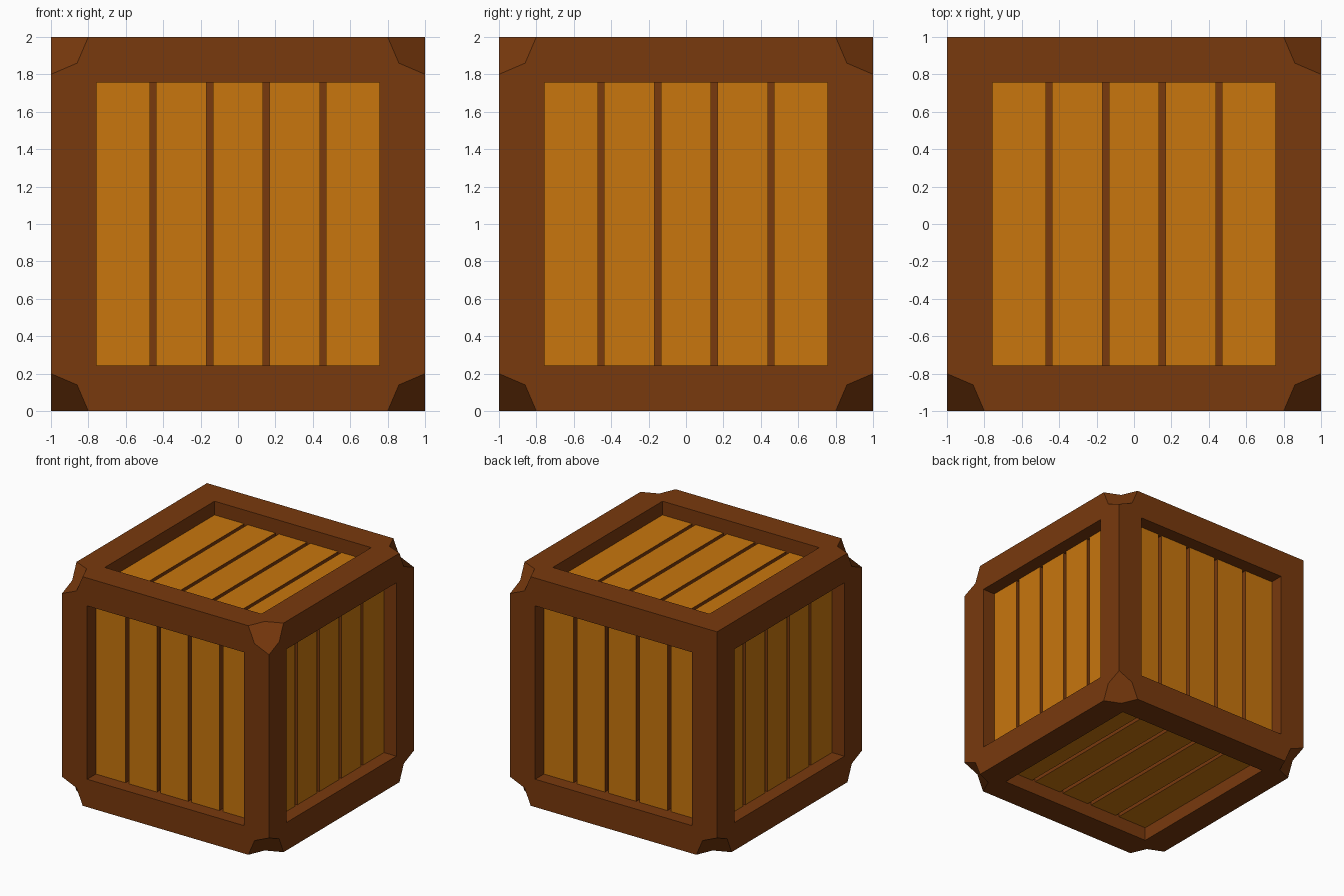
import bpy, bmesh
from mathutils import Vector

if "Cube" in bpy.data.objects:
    bpy.data.objects.remove(bpy.data.objects["Cube"])

OPEN = 0.757      # half size of each recessed opening
DEPTH = 0.12      # how far the planks sit below the frame
GROOVE = 0.045    # groove depth between planks
GAP = 0.033       # groove width
EDGE, CHIP = 0.80, 0.86   # chipped-corner points on edges / on faces
UNCUT = (-1, 1, 1)        # the one corner left whole


def material(name, rgb):
    m = bpy.data.materials.new(name)
    m.diffuse_color = (*rgb, 1)
    m.use_nodes = True
    m.node_tree.nodes["Principled BSDF"].inputs["Base Color"].default_value = m.diffuse_color
    return m


brown = material("dark_wood", (0.19, 0.041, 0.004))
orange = material("light_wood", (0.58, 0.18, 0.004))


def add(bm, pts, facing, mat=0):
    """Add a face that looks along 'facing'."""
    f = bm.faces.new([bm.verts.new(p) for p in pts])
    f.normal_update()
    if f.normal.dot(facing) < 0:
        f.normal_flip()
    f.material_index = mat


def finish(bm, name):
    bmesh.ops.remove_doubles(bm, verts=bm.verts, dist=1e-4)
    me = bpy.data.meshes.new(name)
    bm.to_mesh(me)
    bm.free()
    me.materials.append(brown)
    me.materials.append(orange)
    ob = bpy.data.objects.new(name, me)
    ob.location.z = 1
    bpy.context.collection.objects.link(ob)


def placer(axis, sign):
    """Map (u, v, depth) on one side of the cube to space."""
    ua, va = [i for i in range(3) if i != axis]

    def place(u, v, d=0.0):
        p = Vector((0, 0, 0))
        p[ua], p[va], p[axis] = u, v, sign * (1 - d)
        return p
    return place


SIDES = {"front": (1, -1), "back": (1, 1), "right": (0, 1),
         "left": (0, -1), "top": (2, 1), "bottom": (2, -1)}
CORNERS = [(-1, -1), (1, -1), (1, 1), (-1, 1)]

# Frame: mitred borders, recess walls and chipped corners
bm = bmesh.new()
for axis, sign in SIDES.values():
    P = placer(axis, sign)
    out = P(0, 0)
    for k in range(4):
        a, b = CORNERS[k], CORNERS[(k + 1) % 4]

        def outer(c, o):
            # points at corner c on the edge leading to corner o
            if tuple(round(x) for x in P(*c)) == UNCUT:
                return [P(*c)]
            e = [c[i] if c[i] == o[i] else c[i] * EDGE for i in (0, 1)]
            return [P(c[0] * CHIP, c[1] * CHIP), P(*e)]
        ia, ib = [P(c[0] * OPEN, c[1] * OPEN) for c in (a, b)]
        add(bm, [ia] + outer(a, b) + outer(b, a)[::-1] + [ib], out)
        da, db = [P(c[0] * OPEN, c[1] * OPEN, DEPTH) for c in (a, b)]
        add(bm, [ia, ib, db, da], out * (1 - DEPTH / 2) - (ia + db) / 2)
for sx in (-1, 1):
    for sy in (-1, 1):
        for sz in (-1, 1):
            if (sx, sy, sz) == UNCUT:
                continue
            ring = [(EDGE, 1, 1), (CHIP, CHIP, 1), (1, EDGE, 1),
                    (1, CHIP, CHIP), (1, 1, EDGE), (CHIP, 1, CHIP)]
            add(bm, [(x * sx, y * sy, z * sz) for x, y, z in ring],
                Vector((sx, sy, sz)))
finish(bm, "frame")

# Plank panels: five planks with grooves between, on every side
for name, (axis, sign) in SIDES.items():
    P = placer(axis, sign)
    out = P(0, 0)
    bm = bmesh.new()
    low = DEPTH + GROOVE
    pitch = 2 * OPEN / 5
    cuts = [-OPEN + pitch * i for i in range(1, 5)]
    starts = [-OPEN] + [c + GAP / 2 for c in cuts]
    ends = [c - GAP / 2 for c in cuts] + [OPEN]

    def strip(u0, d0, u1, d1, facing, mat=0):
        add(bm, [P(u0, -OPEN, d0), P(u1, -OPEN, d1),
                 P(u1, OPEN, d1), P(u0, OPEN, d0)], facing, mat)

    uvec, vvec = P(1, 0) - out, P(0, 1) - out
    for u0, u1 in zip(starts, ends):
        strip(u0, DEPTH, u1, DEPTH, out, 1)
    for u0, u1 in zip(ends[:-1], starts[1:]):
        strip(u0, DEPTH, u0, low, uvec)
        strip(u0, low, u1, low, out)
        strip(u1, low, u1, DEPTH, -uvec)
        for s in (-1, 1):
            add(bm, [P(u0, s * OPEN, DEPTH), P(u1, s * OPEN, DEPTH),
                     P(u1, s * OPEN, low), P(u0, s * OPEN, low)], -s * vvec)
    finish(bm, "planks_" + name)
